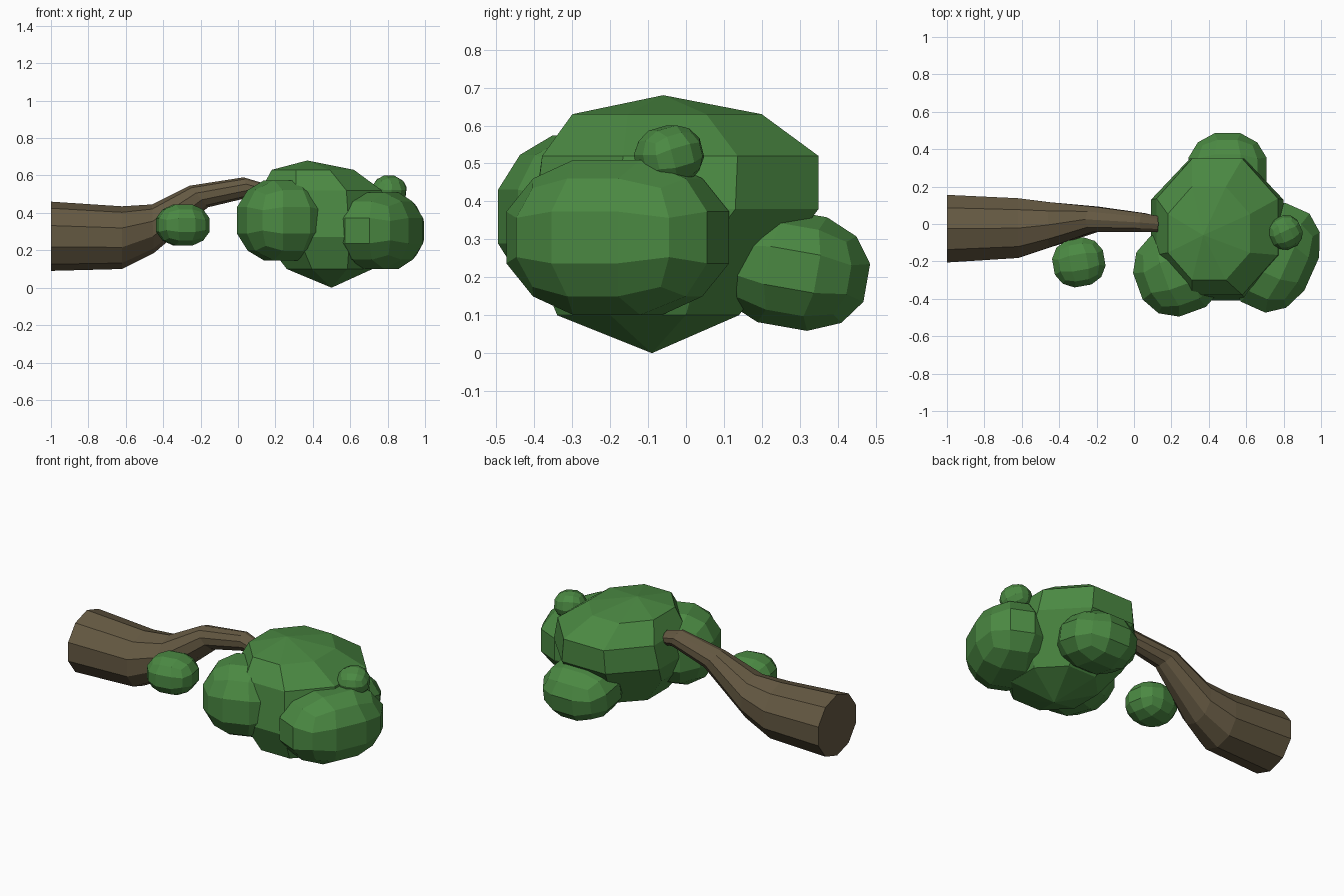
import bpy, bmesh
from math import sin, cos, pi, radians
from mathutils import Vector, Matrix

if "Cube" in bpy.data.objects:
    bpy.data.objects.remove(bpy.data.objects["Cube"])


def material(name, rgb):
    m = bpy.data.materials.new(name)
    m.diffuse_color = (*rgb, 1)
    m.use_nodes = True
    m.node_tree.nodes["Principled BSDF"].inputs["Base Color"].default_value = m.diffuse_color
    return m


bark = material("bark", (0.13, 0.10, 0.055))
leaf = material("leaf", (0.07, 0.25, 0.055))


def finish(bm, name, mat):
    bmesh.ops.recalc_face_normals(bm, faces=bm.faces)
    mesh = bpy.data.meshes.new(name)
    bm.to_mesh(mesh)
    bm.free()
    mesh.materials.append(mat)
    ob = bpy.data.objects.new(name, mesh)
    bpy.context.collection.objects.link(ob)
    return ob


def clump(name, centre, half, turn=0, tilt=0):
    """Faceted quad sphere, stretched to half sizes and turned."""
    bm = bmesh.new()
    bmesh.ops.create_cube(bm, size=2)
    bmesh.ops.subdivide_edges(bm, edges=bm.edges[:], cuts=2, use_grid_fill=True)
    for v in bm.verts:
        v.co = v.co.normalized() * 1.05
    spin = Matrix.Rotation(radians(turn), 4, 'Z') @ Matrix.Rotation(radians(tilt), 4, 'X')
    bm.transform(Matrix.Translation(centre) @ spin @ Matrix.Diagonal((*half, 1)))
    finish(bm, name, leaf)


# Branch: each ring is top x, top z, bottom x, bottom z, centre y, half width
rings = [(-1, .46, -1, .09, -.025, .19),
         (-.62, .435, -.62, .10, -.022, .168),
         (-.46, .445, -.45, .185, -.005, .128),
         (-.26, .545, -.16, .43, .025, .072),
         (.03, .59, .07, .485, .008, .053),
         (.13, .56, .12, .475, 0, .045)]
N = 10
bm = bmesh.new()
loops = []
for xt, zt, xb, zb, yc, ry in rings:
    top, bottom = Vector((xt, yc, zt)), Vector((xb, yc, zb))
    mid, up = (top + bottom) / 2, (top - bottom) / 2
    loops.append([bm.verts.new(mid + up * cos(2 * pi * i / N)
                               + Vector((0, ry * sin(2 * pi * i / N), 0)))
                  for i in range(N)])
for a, b in zip(loops, loops[1:]):
    for i in range(N):
        j = (i + 1) % N
        bm.faces.new((a[i], a[j], b[j], b[i]))
bm.faces.new(loops[0])
bm.faces.new(loops[-1])
finish(bm, "branch", bark)

# Main foliage: hull of stacked rings (z, x range, y range) with pointed ends
layers = [(.10, .26, .72, -.34, .14),
          (.27, .13, .79, -.41, .24),
          (.38, .09, .80, -.40, .35),
          (.52, .12, .77, -.38, .35),
          (.63, .18, .62, -.30, .20)]
bm = bmesh.new()
bm.verts.new((.5, -.09, 0))
bm.verts.new((.37, -.06, .68))
for z, x0, x1, y0, y1 in layers:
    for i in range(8):
        a = 2 * pi * (i + .5) / 8
        bm.verts.new(((x0 + x1) / 2 + (x1 - x0) / 2 * cos(a) * 1.08,
                      (y0 + y1) / 2 + (y1 - y0) / 2 * sin(a) * 1.08, z))
bmesh.ops.convex_hull(bm, input=bm.verts[:])
bmesh.ops.dissolve_limit(bm, angle_limit=radians(6), verts=bm.verts[:], edges=bm.edges[:])
finish(bm, "main_foliage", leaf)

# Surrounding clumps
clump("front_left_clump", (.235, -.255, .36), (.24, .24, .225), 20)
clump("right_clump", (.755, -.18, .305), (.225, .305, .215), -24)
clump("back_clump", (.5, .28, .22), (.22, .21, .16), 0, -10)
clump("small_front_clump", (-.295, -.205, .335), (.145, .135, .115), 10)
clump("top_right_bud", (.81, -.045, .52), (.09, .09, .08), 25, 15)
